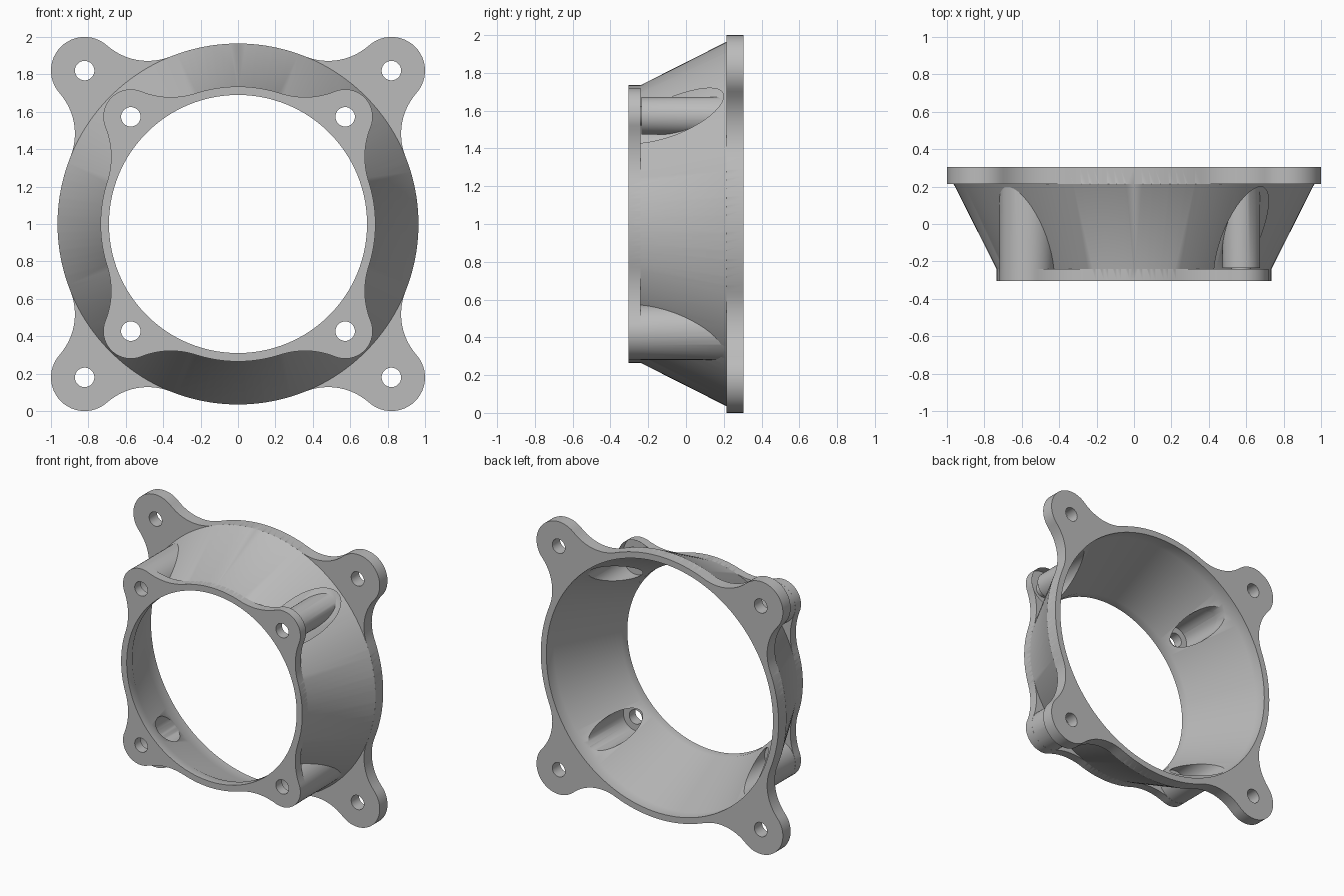
import bpy
import bmesh
from math import pi, sin, cos, acos, atan2, radians

if "Cube" in bpy.data.objects:
    bpy.data.objects.remove(bpy.data.objects["Cube"], do_unlink=True)

MID = 1.0                        # height of the duct axis
BACK, FRONT = 0.305, -0.305      # end faces along y
BACK_EAR, FRONT_EAR = 0.82, 0.573
CORNERS = [(sx, sz) for sx in (-1, 1) for sz in (-1, 1)]

grey = bpy.data.materials.new("light_grey")
grey.use_nodes = True
COLOUR = (0.5, 0.5, 0.5, 1)
grey.diffuse_color = COLOUR
grey.node_tree.nodes["Principled BSDF"].inputs["Base Color"].default_value = COLOUR


def loft(name, rings):
    """Closed solid through rings given as (y, outline of x/z pairs)."""
    bm = bmesh.new()
    loops = [[bm.verts.new((x, y, z + MID)) for x, z in pts] for y, pts in rings]
    n = len(loops[0])
    for a, b in zip(loops, loops[1:]):
        for i in range(n):
            j = (i + 1) % n
            bm.faces.new((a[i], a[j], b[j], b[i]))
    bm.faces.new(loops[0][::-1])
    bm.faces.new(loops[-1])
    bmesh.ops.recalc_face_normals(bm, faces=bm.faces)
    mesh = bpy.data.meshes.new(name)
    bm.to_mesh(mesh)
    bm.free()
    mesh.materials.append(grey)
    obj = bpy.data.objects.new(name, mesh)
    bpy.context.collection.objects.link(obj)
    return obj


def arc(cx, cz, r, start, end, steps):
    return [(cx + r * cos(t), cz + r * sin(t))
            for t in (start + (end - start) * i / steps for i in range(steps))]


def circle(r, cx=0, cz=0, steps=128):
    return arc(cx, cz, r, 0, 2 * pi, steps)


def eared_outline(ring, ear, ear_pos, fillet):
    """Round plate with four round ears blended in by concave fillets."""
    dist = ear_pos * 2 ** 0.5
    reach = ring + fillet
    a = acos((dist ** 2 + reach ** 2 - (ear + fillet) ** 2) / (2 * dist * reach))
    fx, fz = reach * cos(a), reach * sin(a)
    b = atan2(fz, fx - dist)
    quarter = arc(fx, -fz, fillet, pi - a, pi - b, 12)
    quarter += arc(dist, 0, ear, -b, b, 24)
    quarter += arc(fx, fz, fillet, pi + b, pi + a, 12)
    quarter += arc(0, 0, ring, a, pi / 2 - a, 20)
    pts = []
    for k in range(4):
        c, s = cos(pi / 4 + k * pi / 2), sin(pi / 4 + k * pi / 2)
        pts += [(x * c - z * s, x * s + z * c) for x, z in quarter]
    return pts


def rod(name, r, pos, sx, sz, y0, y1):
    pts = circle(r, sx * pos, sz * pos, 40)
    return loft(name, [(y0, pts), (y1, pts)])


# Solid parts: tapered duct, two eared flanges, screw posts
duct = loft("duct_adapter", [(y, circle(r)) for y, r in
                             ((-0.25, 0.73), (0.215, 0.965), (0.25, 0.95))])
back_plate = eared_outline(0.965, 0.18, BACK_EAR, 0.33)
front_plate = eared_outline(0.735, 0.147, FRONT_EAR, 0.43)
adds = [loft("back_flange", [(0.215, back_plate), (BACK, back_plate)]),
        loft("front_flange", [(FRONT, front_plate), (-0.24, front_plate)])]
adds += [rod("screw_post", 0.1465, FRONT_EAR, sx, sz, -0.27, 0.24) for sx, sz in CORNERS]

# Openings: tapered bore, screw pockets, screw holes
cuts = [loft("bore", [(y, circle(r)) for y, r in
                      ((-0.5, 0.69), (-0.24, 0.69), (0.215, 0.92), (0.5, 0.92))])]
for sx, sz in CORNERS:
    cuts.append(rod("screw_pocket", 0.1, FRONT_EAR, sx, sz, -0.235, 0.22))
    cuts.append(rod("front_hole", 0.052, FRONT_EAR, sx, sz, -0.4, 0.1))
    cuts.append(rod("back_hole", 0.052, BACK_EAR, sx, sz, 0.15, 0.4))

for operation, parts in (("UNION", adds), ("DIFFERENCE", cuts)):
    for part in parts:
        mod = duct.modifiers.new(part.name, "BOOLEAN")
        mod.operation = operation
        mod.solver = "EXACT"
        mod.object = part

# Bake the result and drop the helper solids
bpy.context.view_layer.update()
baked = bpy.data.meshes.new_from_object(
    duct.evaluated_get(bpy.context.evaluated_depsgraph_get()))
duct.modifiers.clear()
duct.data = baked
baked.materials.clear()
baked.materials.append(grey)
for part in adds + cuts:
    bpy.data.objects.remove(part, do_unlink=True)

bpy.ops.object.select_all(action="DESELECT")
duct.select_set(True)
bpy.context.view_layer.objects.active = duct
bpy.ops.object.shade_smooth_by_angle(angle=radians(30))
